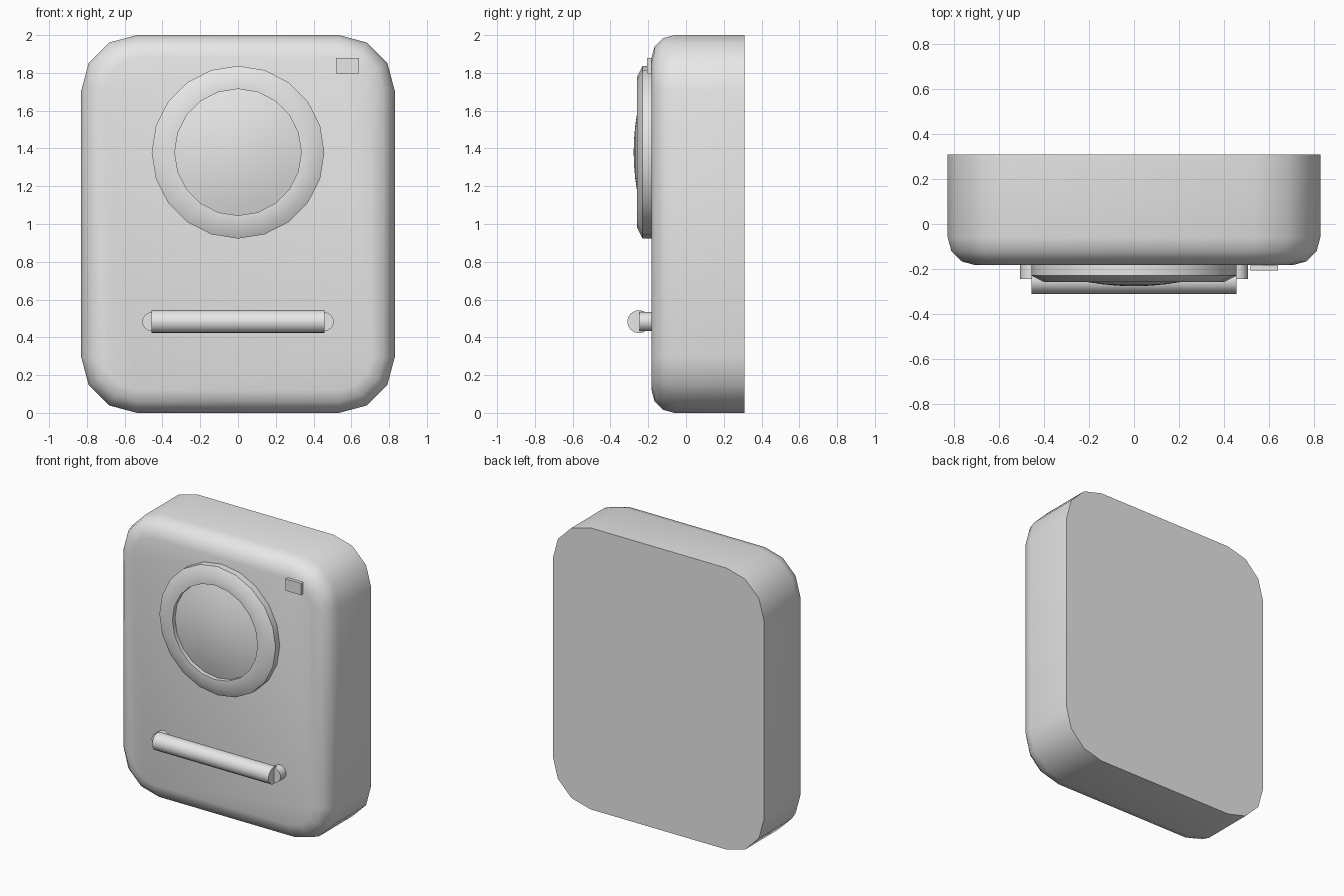
import bpy, bmesh
from math import sin, cos, pi, radians
from mathutils import Matrix, Vector

cube = bpy.data.objects.get("Cube")
if cube:
    bpy.data.objects.remove(cube, do_unlink=True)

grey = bpy.data.materials.new("light grey")
grey.use_nodes = True
grey.diffuse_color = (0.8, 0.8, 0.8, 1)
grey.node_tree.nodes["Principled BSDF"].inputs["Base Color"].default_value = (0.8, 0.8, 0.8, 1)


def finish(name, bm, angle=40):
    """Turn a bmesh into a shaded object."""
    bmesh.ops.recalc_face_normals(bm, faces=bm.faces[:])
    mesh = bpy.data.meshes.new(name)
    bm.to_mesh(mesh)
    bm.free()
    mesh.materials.append(grey)
    obj = bpy.data.objects.new(name, mesh)
    bpy.context.collection.objects.link(obj)
    bpy.ops.object.select_all(action='DESELECT')
    obj.select_set(True)
    bpy.context.view_layer.objects.active = obj
    bpy.ops.object.shade_smooth_by_angle(angle=radians(angle))
    return obj


def loft(name, loops, cap_start=True, cap_end=True, angle=40):
    """Skin a list of closed loops that have equal point counts."""
    bm = bmesh.new()
    rings = [[bm.verts.new(p) for p in loop] for loop in loops]
    n = len(rings[0])
    for a, b in zip(rings, rings[1:]):
        for i in range(n):
            j = (i + 1) % n
            bm.faces.new((a[i], a[j], b[j], b[i]))
    if cap_start:
        bm.faces.new(rings[0])
    if cap_end:
        bm.faces.new(rings[-1])
    return finish(name, bm, angle)


def circle(r, y, z, n=20, x=0):
    return [(x + r * sin(2 * pi * i / n), y, z + r * cos(2 * pi * i / n)) for i in range(n)]


def rounded_rect(inset, y, half_w=0.83, half_h=1.0, radius=0.295, steps=3):
    pts = []
    for q, (sx, sz) in enumerate([(1, 1), (-1, 1), (-1, -1), (1, -1)]):
        for k in range(steps + 1):
            a = (q + k / steps) * pi / 2
            pts.append((sx * (half_w - radius) + (radius - inset) * cos(a), y,
                        1 + sz * (half_h - radius) + (radius - inset) * sin(a)))
    return pts


# Door body: rounded slab with a rounded front edge and a flat back
BACK, FRONT, EDGE = 0.31, -0.183, 0.122
loops = [rounded_rect(0, BACK)]
for k in range(4):
    a = k / 3 * pi / 2
    loops.append(rounded_rect(EDGE * (1 - cos(a)), FRONT + EDGE * (1 - sin(a))))
loft("door_body", loops)

# Porthole frame: chamfered ring with an open middle
PZ = 1.38
frame = [(0.457, FRONT + 0.01), (0.457, -0.23), (0.4, -0.259), (0.335, -0.259), (0.335, FRONT + 0.01)]
loft("porthole_frame", [circle(r, y, PZ) for r, y in frame], False, False)

# Domed glass
R, PEAK = 1.2, -0.277
dome = [circle(r, PEAK + R - (R * R - r * r) ** 0.5, PZ) for r in (0.335, 0.28, 0.21, 0.14, 0.07, 0.01)]
loft("porthole_glass", dome, False, True)

# Handle bar and its two posts
HZ, HY = 0.483, -0.25
bm = bmesh.new()
bmesh.ops.create_cone(bm, cap_ends=True, segments=16, radius1=0.061, radius2=0.061, depth=0.914,
                      matrix=Matrix.Translation((0, HY, HZ)) @ Matrix.Rotation(pi / 2, 4, 'Y'))
finish("handle_bar", bm)
for side, name in ((1, "left"), (-1, "right")):
    loft("handle_post_" + name, [circle(0.05, y, HZ, 16, side * 0.457) for y in (FRONT + 0.01, -0.246)])

# Small indicator plate in the upper corner
bm = bmesh.new()
bmesh.ops.create_cube(bm, size=1, matrix=Matrix.Translation((0.58, -0.195, 1.838))
                      @ Matrix.Diagonal((0.122, 0.024, 0.084, 1)))
finish("indicator_plate", bm)
